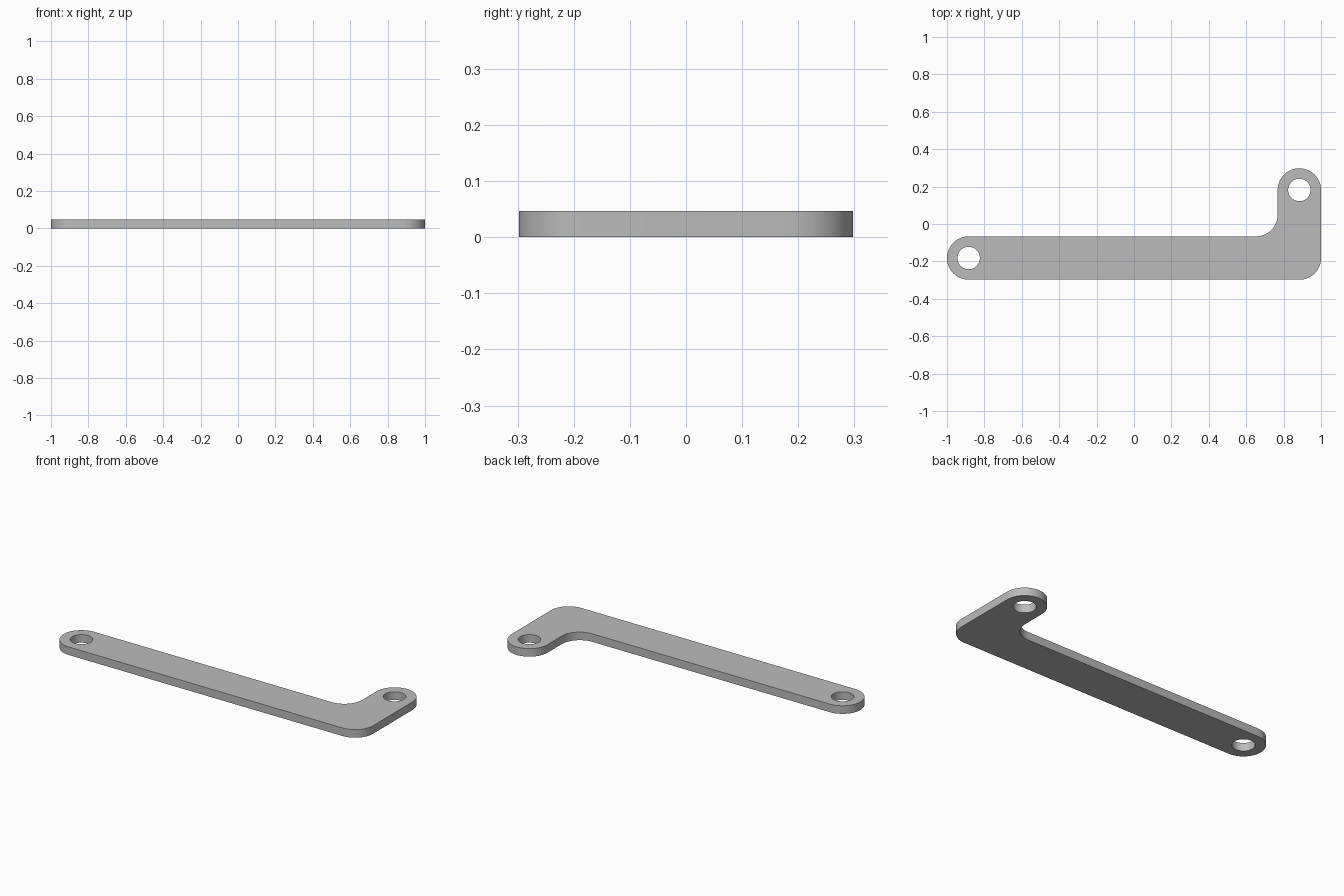
import bpy, bmesh
from math import cos, sin, radians

cube = bpy.data.objects.get("Cube")
if cube:
    bpy.data.objects.remove(cube, do_unlink=True)

X, Y = 1.0, 0.298        # half extents of the bracket
R = 0.116                # end radius, half the arm width
HOLE = 0.06
THICK = 0.047


def arc(cx, cy, r, start, end, steps=24):
    """Points along an arc, angles in degrees."""
    angles = [radians(start + (end - start) * i / steps) for i in range(steps + 1)]
    return [(cx + r * cos(a), cy + r * sin(a)) for a in angles]


def add_loop(bm, points):
    verts = [bm.verts.new((x, y, 0)) for x, y in points]
    return [bm.edges.new((v, verts[i - 1])) for i, v in enumerate(verts)]


# L-shaped outline: long arm, outer corner, short arm, inner fillet
low, high = (-X + R, -Y + R), (X - R, Y - R)
outline = (arc(*low, R, 90, 270)
           + arc(high[0], low[1], R, 270, 360)
           + arc(*high, R, 0, 180)
           + arc(high[0] - 2 * R, low[1] + 2 * R, R, 0, -90))

# Fill the outline around the two bolt holes, then give it thickness
bm = bmesh.new()
edges = add_loop(bm, outline)
for centre in (low, high):
    edges += add_loop(bm, arc(*centre, HOLE, 0, 360, 48)[:-1])
bmesh.ops.triangle_fill(bm, edges=edges, use_beauty=True, normal=(0, 0, 1))
solid = bmesh.ops.extrude_face_region(bm, geom=bm.faces[:])
top = [g for g in solid["geom"] if isinstance(g, bmesh.types.BMVert)]
bmesh.ops.translate(bm, verts=top, vec=(0, 0, THICK))
bmesh.ops.recalc_face_normals(bm, faces=bm.faces[:])
mesh = bpy.data.meshes.new("bracket_plate")
bm.to_mesh(mesh)
bm.free()

bracket = bpy.data.objects.new("bracket_plate", mesh)
bpy.context.collection.objects.link(bracket)

# Plain grey finish
grey = bpy.data.materials.new("grey_metal")
grey.use_nodes = True
colour = (0.5, 0.5, 0.5, 1)
grey.diffuse_color = colour
grey.node_tree.nodes["Principled BSDF"].inputs["Base Color"].default_value = colour
mesh.materials.append(grey)

# Smooth rounded walls with crisp rims
bpy.ops.object.select_all(action="DESELECT")
bracket.select_set(True)
bpy.context.view_layer.objects.active = bracket
bpy.ops.object.shade_smooth_by_angle(angle=radians(30))
